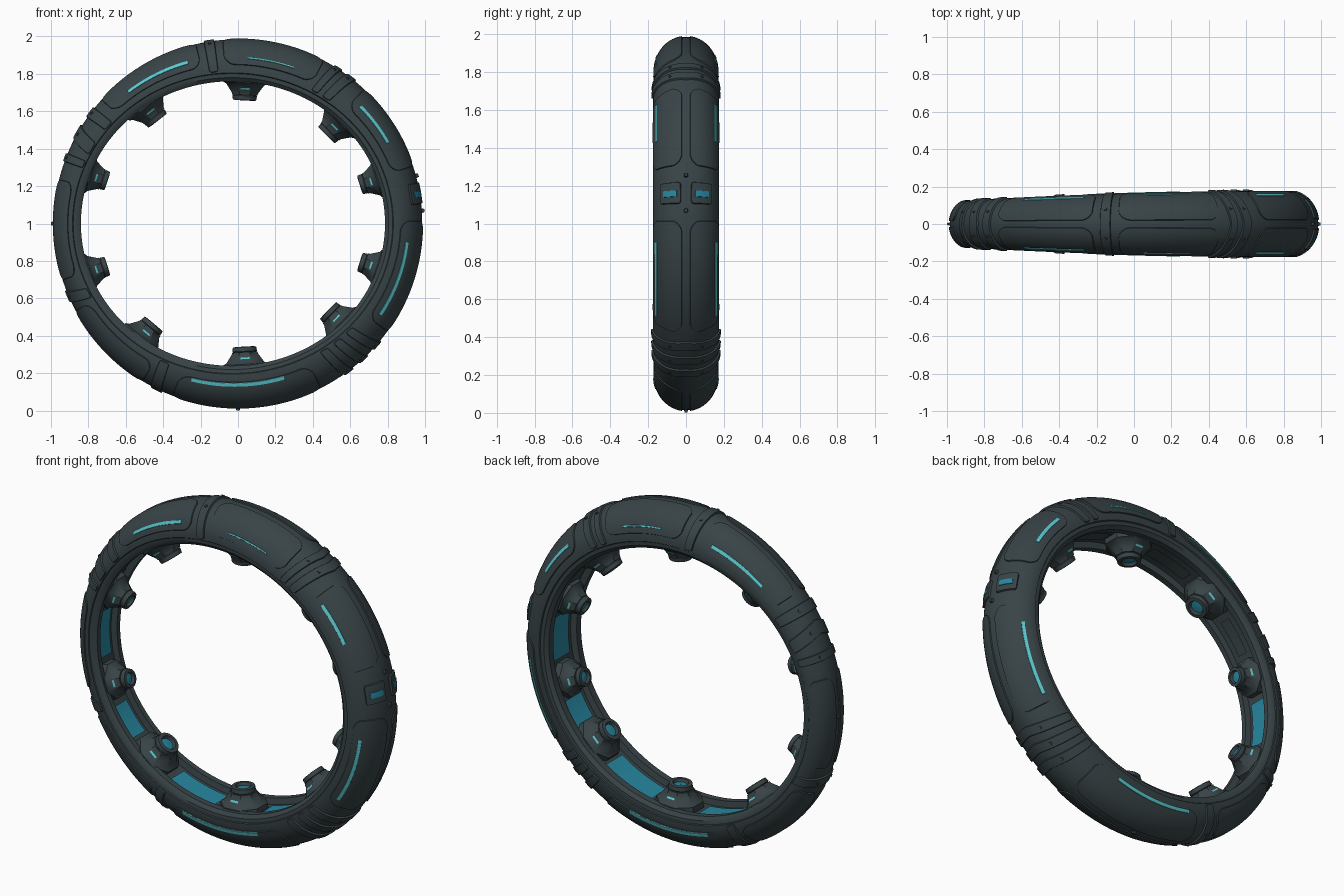
import bpy
from math import sin, cos, radians, pi, sqrt, hypot
from mathutils import Vector

if "Cube" in bpy.data.objects:
    bpy.data.objects.remove(bpy.data.objects["Cube"])

OUTER = 0.985


def material(name, color):
    m = bpy.data.materials.new(name)
    m.use_nodes = True
    m.diffuse_color = (*color, 1)
    bsdf = next(n for n in m.node_tree.nodes if n.type == 'BSDF_PRINCIPLED')
    bsdf.inputs["Base Color"].default_value = (*color, 1)
    bsdf.inputs["Roughness"].default_value = 0.6
    return m


slate = material("dark_slate", (0.04, 0.057, 0.063))
cyan = material("bright_cyan", (0.1, 0.58, 0.62))
blue = material("deep_blue", (0.02, 0.24, 0.35))


# Ring shape: section size changes gently around the ring (angles in degrees)
def inner_radius(a):
    a = radians(a)
    return 0.7865 - 0.027 * cos(a) + 0.0265 * cos(2 * a)


def half_width(a):
    a = radians(a)
    return 0.1575 + 0.025 * cos(a) - 0.0075 * cos(2 * a)


def place(a, r, y):
    a = radians(a)
    return Vector((r * cos(a), y, 1 + r * sin(a)))


def shell(a, s, lift=0):
    """Point on the rounded outer shell; s runs -90 (front) to 90 (back)."""
    rc, w, s = inner_radius(a) + 0.045, half_width(a), radians(s)
    depth = OUTER - rc
    nr, ny = cos(s) / depth, sin(s) / w
    n = hypot(nr, ny)
    return place(a, rc + depth * cos(s) + lift * nr / n, w * sin(s) + lift * ny / n)


def grid(name, rows, mat, wrap_rows=False, wrap_cols=False, angle=35):
    n, m = len(rows), len(rows[0])
    faces = [(i * m + j, i * m + (j + 1) % m,
              (i + 1) % n * m + (j + 1) % m, (i + 1) % n * m + j)
             for i in range(n if wrap_rows else n - 1)
             for j in range(m if wrap_cols else m - 1)]
    me = bpy.data.meshes.new(name)
    me.from_pydata([p for row in rows for p in row], [], faces)
    me.materials.append(mat)
    me.polygons.foreach_set("use_smooth", [True] * len(me.polygons))
    me.set_sharp_from_angle(angle=radians(angle))
    ob = bpy.data.objects.new(name, me)
    bpy.context.collection.objects.link(ob)
    return ob


def steps(lo, hi, count, edge):
    """Even steps with a narrow bevel step at each end."""
    a, b = lo + edge, hi - edge
    return [lo] + [a + (b - a) * k / count for k in range(count + 1)] + [hi]


def patch(name, mat, a0, a1, s0, s1, lift, corner=0, skew=0):
    """Raised, round-cornered plate that follows the shell."""
    rows = []
    angles = steps(a0, a1, max(2, int((a1 - a0) / 0.75)), 0.3)
    for i, a in enumerate(angles):
        margin = 0
        d = min(a - a0, a1 - a)
        if corner and d < corner:
            margin = corner * 5.5 * (1 - sqrt(max(0, 1 - (1 - d / corner) ** 2)))
        cols = steps(s0 + margin, s1 - margin, max(2, int((s1 - s0) / 6)), 1.5)
        last = (0, len(angles) - 1)
        rows.append([shell(a + skew * abs(s) / 90, s,
                           -0.006 if i in last or j in (0, len(cols) - 1) else lift)
                     for j, s in enumerate(cols)])
    return grid(name, rows, mat)


def both_sides(name, mat, a0, a1, s0, s1, lift, corner=0):
    patch(name + "_back", mat, a0, a1, s0, s1, lift, corner)
    patch(name + "_front", mat, a0, a1, -s1, -s0, lift, corner)


# Main ring body with rim step and inner channel
def body_row(a):
    ri, w = inner_radius(a), half_width(a)
    row = [shell(a, s) for s in range(-90, 91, 6)]
    side = [(0.041, 0.965), (0.02, 0.955), (0, 0.85), (0, 0.62), (0.035, 0.58)]
    row += [place(a, ri + dr, w * f) for dr, f in side]
    row += [place(a, ri + dr, -w * f) for dr, f in reversed(side)]
    return row


grid("ring_body", [body_row(a * 2) for a in range(180)], slate, True, True)

# Armour panels, one pair per segment
for a0, a1 in [(103, 138), (62, 95), (18, 47), (-36, 1), (249, 297), (166, 198), (208, 239)]:
    both_sides("armour_panel", slate, a0, a1, 6, 77, 0.006, 4)

# Joint bands between the panels
for a, half, skew in [(99, 1.8, 0), (52, 1.8, 3), (57, 1.5, 3), (143, 2, 0), (150, 2.5, 3),
                      (159, 1.5, 0), (203, 2, 2), (244, 2, -2), (-41, 1.8, -3),
                      (-47, 1.8, -3), (-53, 1.8, -3)]:
    patch("joint_band", slate, a - half, a + half, -88, 88, 0.009, 1, skew)
    both_sides("joint_stud", slate, a - 0.7 + skew * 0.3, a + 0.7 + skew * 0.3,
               24, 31, 0.014, 0.6)

# Crown studs at the outermost points
for a in (180, 270, 15, 4):
    patch("crown_stud", slate, a - 0.8, a + 0.8, -4, 4, 0.014, 0.6)

# Light strips on both faces
for a0, a1, s in [(107, 130, 61), (70, 87, 64), (28, 44, 59), (-33, -6, 61), (253, 287, 72)]:
    half = 2.5 if a0 == 70 else 4.5
    both_sides("light_strip", cyan, a0, a1, s - half, s + half, 0.009)

# Framed windows on the outer edge
both_sides("window_frame", slate, 6, 13, 8, 50, 0.010, 1)
both_sides("window_light", blue, 8, 10.5, 14, 42, 0.013)


# Emitter studs around the inside
def emitter(a, size):
    ri = inner_radius(a)
    tangent = Vector((-sin(radians(a)), 0, cos(radians(a))))

    def ring(radius, h, sides):
        out = []
        for k in range(sides):
            t = 2 * pi * (k + 0.5) / sides
            out.append(place(a, ri - h, radius * size * sin(t))
                       + tangent * (radius * size * cos(t)))
        return out

    def stack(name, mat, profile, sides):
        grid(name, [ring(r, h, sides) for r, h in profile], mat, False, True, 30)

    stack("emitter_base", slate,
          [(0.14, -0.034), (0.135, 0.005), (0.115, 0.015), (0.08, 0.06), (0.078, 0.07),
           (0.001, 0.07)], 8)
    stack("emitter_nozzle", slate,
          [(0.062, 0.065), (0.07, 0.075), (0.066, 0.098), (0.045, 0.1), (0.036, 0.082)], 24)
    stack("emitter_lens", blue, [(0.04, 0.084), (0.001, 0.087)], 24)
    # small lit slots on the front and back slopes
    for side in (-1, 1):
        rows = []
        for h in (0.033, 0.042):
            r = (0.115 - (h - 0.015) * 0.035 / 0.045) * cos(pi / 8) * size + 0.002
            rows.append([place(a, ri - h, side * r) + tangent * (x * side * 0.025 * size)
                         for x in (1, -1)])
        grid("emitter_slot", rows, cyan)


for a in (87, 45, 17.5, -17.5, -44, 273, 230, 198, 162, 128):
    emitter(a, 0.78 if abs(sin(radians(a))) < 0.5 else 0.95)

# Glowing floor panels in the channel, with plain ribs along the upper part
def floor_panel(name, mat, a0, a1, f, depth):
    rows = []
    for k in range(13):
        a = a0 + (a1 - a0) * k / 12
        rows.append([place(a, inner_radius(a) + depth, half_width(a) * f * d)
                     for d in (1, -1)])
    grid(name, rows, mat)


for a0, a1 in [(-9, 9), (-36, -25), (-77, -54), (241, 262), (207, 220), (171, 189)]:
    floor_panel("channel_light", blue, a0, a1, 0.42, 0.029)
for a0, a1 in [(25, 37), (55, 76), (98, 117), (139, 153)]:
    floor_panel("channel_rib", slate, a0, a1, 0.25, 0.022)
